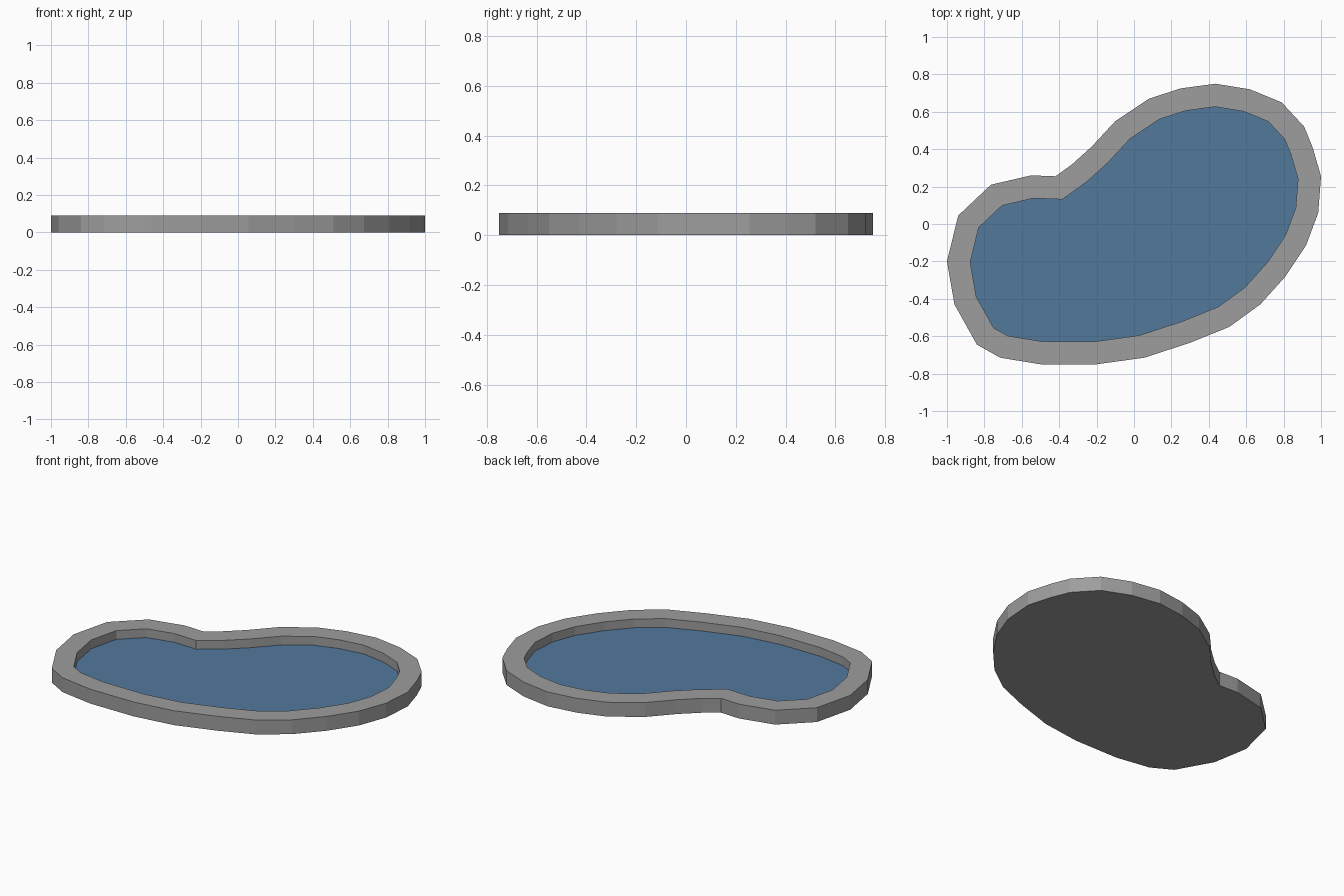
import bpy, bmesh
from mathutils import Vector

if "Cube" in bpy.data.objects:
    bpy.data.objects.remove(bpy.data.objects["Cube"])

# Kidney-shaped outline of the pond, clockwise seen from above
OUTLINE = [(-1, -.2), (-.94, .045), (-.765, .21), (-.55, .26), (-.42, .255),
           (-.33, .32), (-.225, .415), (-.10, .55), (.08, .67), (.25, .725),
           (.435, .75), (.62, .72), (.79, .65), (.91, .52), (.955, .41),
           (1, .255), (.985, .06), (.92, -.115), (.81, -.28), (.675, -.43),
           (.51, -.55), (.30, -.635), (.055, -.715), (-.2, -.75), (-.5, -.75),
           (-.715, -.715), (-.84, -.645), (-.96, -.43)]
HEIGHT, WATER_Z, RIM = 0.09, 0.035, 0.122


def material(name, rgb):
    m = bpy.data.materials.new(name)
    m.diffuse_color = (*rgb, 1)
    m.use_nodes = True
    m.node_tree.nodes["Principled BSDF"].inputs["Base Color"].default_value = m.diffuse_color
    return m


def inset(points, d):
    """Mitred inward offset of a clockwise outline."""
    pts = [Vector(p) for p in points]
    out = []
    for i, p in enumerate(pts):
        a = (p - pts[i - 1]).normalized()
        b = (pts[(i + 1) % len(pts)] - p).normalized()
        na, nb = Vector((a.y, -a.x)), Vector((b.y, -b.x))
        out.append(p + (na + nb) * d / (1 + na.dot(nb)))
    return out


def finish(bm, name, mat):
    bmesh.ops.recalc_face_normals(bm, faces=bm.faces)
    me = bpy.data.meshes.new(name)
    bm.to_mesh(me)
    bm.free()
    me.materials.append(mat)
    ob = bpy.data.objects.new(name, me)
    bpy.context.collection.objects.link(ob)
    return ob


def ring(bm, points, z):
    return [bm.verts.new((p[0], p[1], z)) for p in points]


stone = material("grey stone", (0.34, 0.34, 0.34))
blue = material("water blue", (0.085, 0.19, 0.33))
inner = inset(OUTLINE, RIM)

# Stone basin: base, outer wall, flat rim, inner wall and floor
bm = bmesh.new()
loops = [ring(bm, OUTLINE, 0), ring(bm, OUTLINE, HEIGHT),
         ring(bm, inner, HEIGHT), ring(bm, inner, 0.015)]
n = len(OUTLINE)
for lo, hi in zip(loops, loops[1:]):
    for i in range(n):
        j = (i + 1) % n
        bm.faces.new((lo[i], lo[j], hi[j], hi[i]))
bm.faces.new(loops[0])
bm.faces.new(loops[-1])
finish(bm, "basin", stone)

# Water surface, facing up
bm = bmesh.new()
bm.faces.new(ring(bm, reversed(inner), WATER_Z))
bm.normal_update()
me = finish(bm, "water", blue).data
if me.polygons[0].normal.z < 0:
    me.flip_normals()
